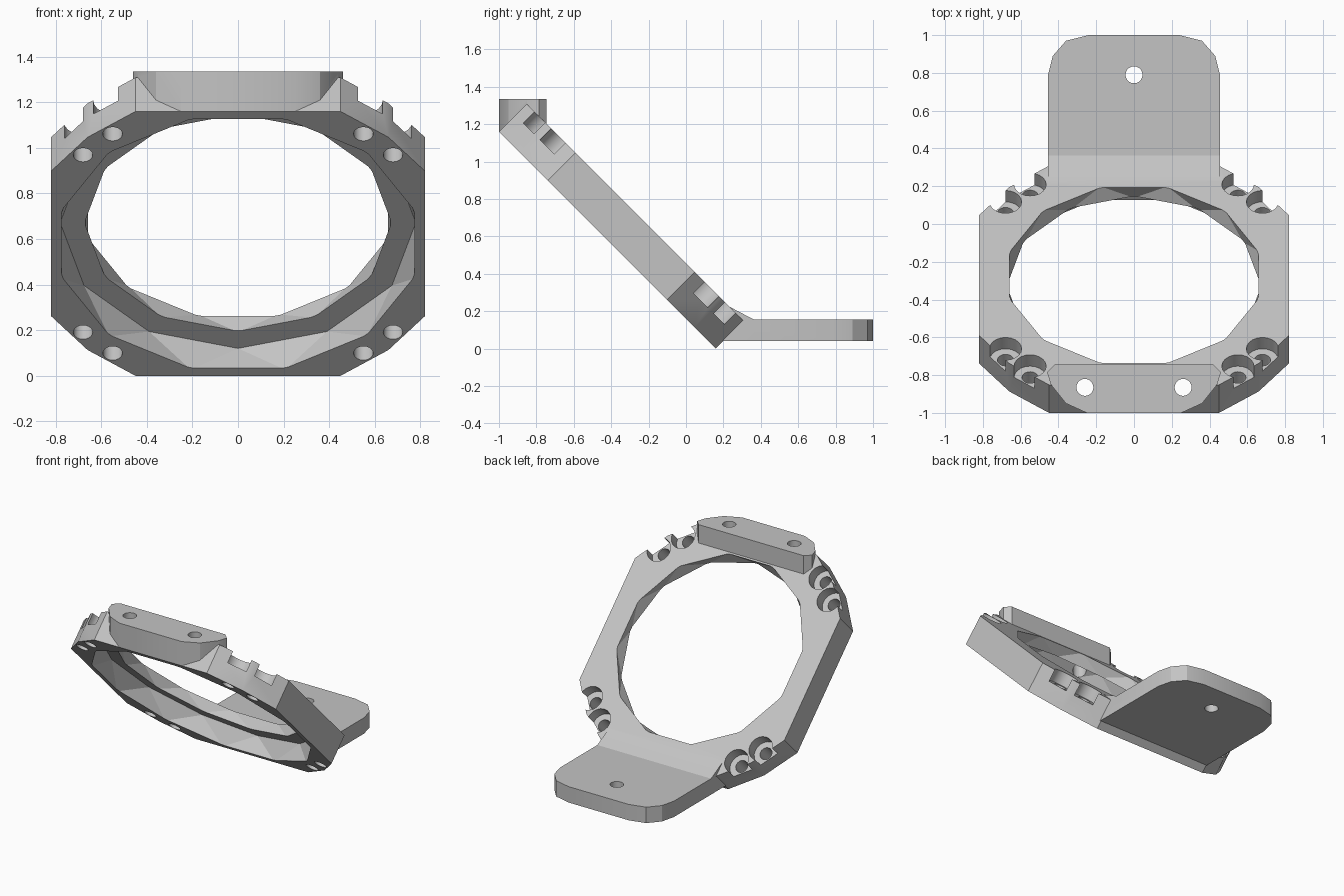
import bpy, bmesh
from math import radians, sin, cos, pi
from mathutils import Matrix, Vector

cube = bpy.data.objects.get("Cube")
if cube:
    bpy.data.objects.remove(cube, do_unlink=True)

grey = bpy.data.materials.new("light_grey")
grey.use_nodes = True
colour = (0.55, 0.55, 0.55, 1)
grey.diffuse_color = colour
grey.node_tree.nodes["Principled BSDF"].inputs["Base Color"].default_value = colour

# Frame of the tilted ring: origin at the centre of its underside
TILT = Matrix.Translation((0, -0.42, 0.58)) @ Matrix.Rotation(-pi / 4, 4, 'X')
FLAT = Matrix.Identity(4)
THICK = 0.21


def hull(name, points, frame=FLAT):
    """Convex solid around the points."""
    bm = bmesh.new()
    for p in points:
        bm.verts.new(frame @ Vector(p))
    result = bmesh.ops.convex_hull(bm, input=bm.verts[:])
    loose = [v for v in bm.verts if not v.link_faces]
    bmesh.ops.delete(bm, geom=loose, context='VERTS')
    bmesh.ops.dissolve_limit(bm, angle_limit=radians(0.5), verts=bm.verts[:], edges=bm.edges[:])
    bmesh.ops.recalc_face_normals(bm, faces=bm.faces[:])
    mesh = bpy.data.meshes.new(name)
    bm.to_mesh(mesh)
    bm.free()
    mesh.materials.append(grey)
    obj = bpy.data.objects.new(name, mesh)
    bpy.context.collection.objects.link(obj)
    return obj


def ring(radius, height, sides=12, turn=0, x=0, y=0):
    angles = [radians(turn) + 2 * pi * i / sides for i in range(sides)]
    return [(x + radius * cos(a), y + radius * sin(a), height) for a in angles]


def prism(name, outline, low, high, frame=FLAT):
    """Prism from a half outline mirrored in x."""
    both = [(s * x, y) for x, y in outline for s in (1, -1)]
    return hull(name, [(x, y, z) for x, y in both for z in (low, high)], frame)


def cylinder(name, x, y, radius, low, high, frame=FLAT):
    return hull(name, ring(radius, low, 20, 0, x, y) + ring(radius, high, 20, 0, x, y), frame)


def combine(target, tool, operation):
    mod = target.modifiers.new(operation.lower(), 'BOOLEAN')
    mod.operation = operation
    mod.solver = 'EXACT'
    mod.object = tool
    bpy.context.view_layer.objects.active = target
    bpy.ops.object.modifier_apply(modifier=mod.name)
    bpy.data.objects.remove(tool, do_unlink=True)


# Ring plate with clipped corners
corner = [(0.82, 0.45), (0.66, 0.66), (0.45, 0.82)]
bracket = prism("ring_bracket", [(x, s * y) for x, y in corner for s in (1, -1)], 0, THICK, TILT)

# Mounting pad at the top, foot tab at the bottom, and the fillet behind the tab
pad = prism("top_pad", [(0.42, -0.745), (0.46, -0.785), (0.44, -0.85), (0.36, -0.95), (0.25, -1)],
            1.16, 1.335)
tab = prism("foot_tab", [(0.455, 0.18), (0.455, 0.79), (0.43, 0.89), (0.36, 0.97), (0.24, 1)],
            0.04, 0.155)
fillet = hull("tab_fillet", [(s * 0.455, y, z) for s in (1, -1) for y, z in
              [(0.22, 0.1), (0.23, 0.225), (0.29, 0.175), (0.365, 0.154), (0.36, 0.1)]])
for part in (pad, tab, fillet):
    combine(bracket, part, 'UNION')

# Stepped central opening: wide recess below, narrower opening above
cutters = [
    hull("recess_cutter", ring(0.8, -0.01, turn=15) + ring(0.78, 0.13), TILT),
    hull("opening_cutter", ring(0.67, 0.12) + ring(0.68, THICK + 0.008, turn=15), TILT),
]

# Screw holes with open counterbores at the four corners
for sx in (1, -1):
    for sy in (1, -1):
        for x, y in ((0.68, 0.55), (0.55, 0.68)):
            cutters.append(cylinder("screw_cutter", sx * x, sy * y, 0.043, -0.1, 0.2, TILT))
            cutters.append(cylinder("counterbore_cutter", sx * x, sy * y, 0.085, 0.125, 0.3, TILT))

# Vertical holes in the pad and the tab
for x, y, low, high in ((0.26, -0.865, 0.9, 1.5), (-0.26, -0.865, 0.9, 1.5), (0, 0.79, -0.1, 0.3)):
    cutters.append(cylinder("mount_hole_cutter", x, y, 0.045, low, high))

for cutter in cutters:
    combine(bracket, cutter, 'DIFFERENCE')

bpy.ops.object.select_all(action='DESELECT')
bracket.select_set(True)
bpy.context.view_layer.objects.active = bracket
bpy.ops.object.shade_smooth_by_angle(angle=radians(25))
